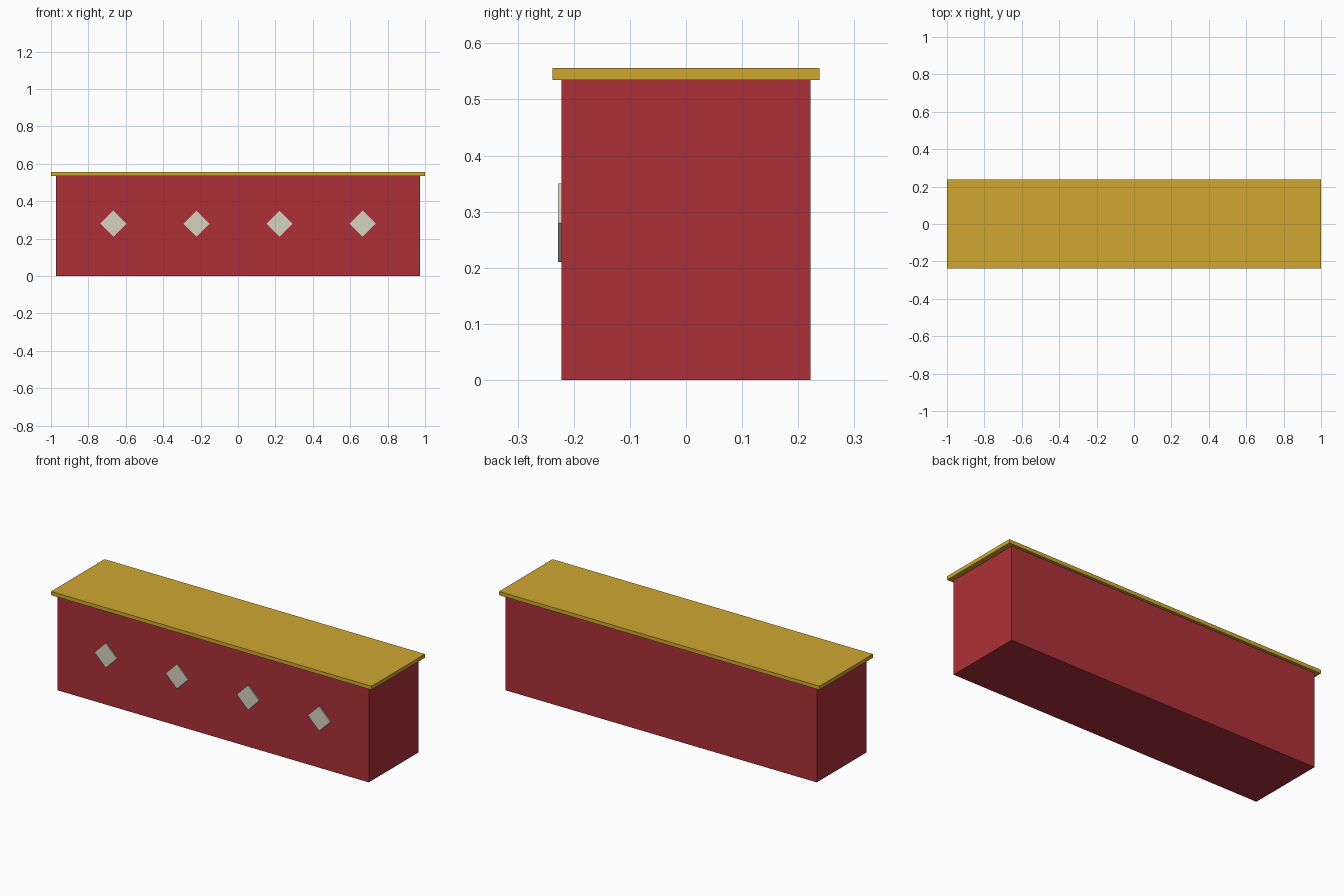
import bpy
from math import radians

if "Cube" in bpy.data.objects:
    bpy.data.objects.remove(bpy.data.objects["Cube"])


def material(name, rgb):
    m = bpy.data.materials.new(name)
    m.diffuse_color = (*rgb, 1.0)
    m.use_nodes = True
    m.node_tree.nodes["Principled BSDF"].inputs["Base Color"].default_value = m.diffuse_color
    return m


def box(name, centre, size, mat, tilt=0.0):
    bpy.ops.mesh.primitive_cube_add(size=1, location=centre)
    ob = bpy.context.object
    ob.name = name
    ob.scale = size
    ob.rotation_euler.y = tilt
    ob.data.materials.append(mat)
    return ob


red = material("red_panel", (0.42, 0.03, 0.04))
gold = material("gold_top", (0.63, 0.39, 0.03))
cream = material("cream_inlay", (0.68, 0.64, 0.54))

# Counter body and overhanging top slab
box("counter_body", (0, 0, 0.2675), (1.944, 0.444, 0.535), red)
box("counter_top", (0, 0, 0.5455), (2.0, 0.476, 0.021), gold)

# Row of raised diamonds on the front, sunk slightly into the body
side = 0.07 * 2 ** 0.5
for i in range(4):
    x = (i - 1.5) * 0.444
    box(f"front_diamond_{i + 1}", (x, -0.2235, 0.28), (side, 0.01, side), cream, radians(45))
